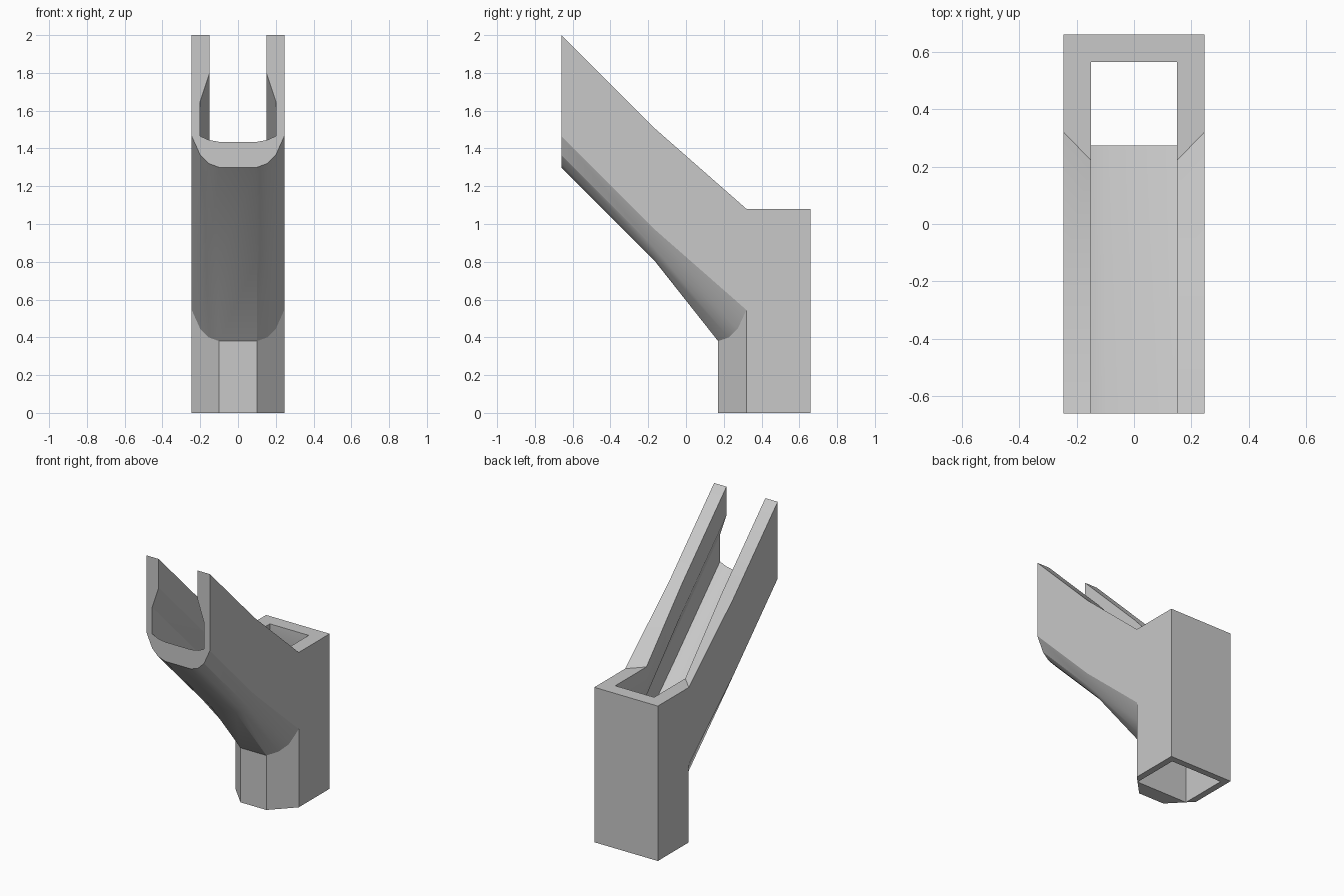
import bpy
import bmesh
import math

cube = bpy.data.objects.get("Cube")
if cube:
    bpy.data.objects.remove(cube, do_unlink=True)

grey = bpy.data.materials.new("light grey")
grey.use_nodes = True
color = (0.58, 0.58, 0.58, 1)
grey.diffuse_color = color
grey.node_tree.nodes["Principled BSDF"].inputs["Base Color"].default_value = color

# Main dimensions
WIDTH, BACK, CORNER, TOP = 0.245, 0.66, 0.32, 1.08
WALL = 0.045


def miter(x):
    """Depth of the angled post front at a given half width."""
    return CORNER - (WIDTH - abs(x)) * 0.15 / 0.145


FLOOR_END = miter(WIDTH - WALL)

bm = bmesh.new()


def ring(points):
    return [bm.verts.new(p) for p in points]


def bridge(a, b, closed=False):
    count = len(a) if closed else len(a) - 1
    for i in range(count):
        j = (i + 1) % len(a)
        bm.faces.new((a[i], a[j], b[j], b[i]))


def mirrored(half):
    return half + [(-x, z) for x, z in reversed(half)]


# Trough cross-section: outer shell, then inner channel with lips
outer = mirrored([(WIDTH, 0), (WIDTH, -0.535), (0.2, -0.635),
                  (0.155, -0.68), (0.1, -0.7)])
inner = mirrored([(0.15, 0), (0.15, -0.2), (0.2, -0.35), (0.2, -0.535),
                  (0.155, -0.555), (0.1, -0.565)])


def inner_end(x, z):
    return FLOOR_END if z < -0.3 else miter(x)


# Sloping trough
outer_rings, inner_rings = [], []
for y, top in ((-BACK, 2.0), (-0.17, 1.51)):
    outer_rings.append(ring((x, y, top + z) for x, z in outer))
    inner_rings.append(ring((x, y, top + z) for x, z in inner))
outer_rings.append(ring((x, miter(x), TOP + z) for x, z in outer))
inner_rings.append(ring((x, inner_end(x, z), TOP + z) for x, z in inner))

for rings in (outer_rings, inner_rings):
    for a, b in zip(rings, rings[1:]):
        bridge(a, b)
for i in range(2):
    for k in (0, -1):
        bm.faces.new((outer_rings[i][k], outer_rings[i + 1][k],
                      inner_rings[i + 1][k], inner_rings[i][k]))
bm.faces.new(outer_rings[0] + inner_rings[0][::-1])

# Post front below the trough, outside and inside
front = outer_rings[-1][1:-1]
front_foot = ring((v.co.x, v.co.y, 0) for v in front)
bridge(front, front_foot)
floor = inner_rings[-1][3:-3]
floor_foot = ring((v.co.x, v.co.y, 0) for v in floor)
bridge(floor, floor_foot)
bm.faces.new(front_foot[1:-1] + floor_foot[::-1][1:-1])

# Post side and back walls: one lipped profile swept around the plan
wall = [(0, TOP), (0, TOP - 0.535), (0, 0), (WALL, 0), (WALL, TOP - 0.535),
        (WALL, TOP - 0.35), (0.095, TOP - 0.2), (0.095, TOP)]
stations = []
for side, at_back in ((1, False), (1, True), (-1, True), (-1, False)):
    stations.append(ring(
        (side * (WIDTH - d), BACK - d if at_back else miter(WIDTH - d), z)
        for d, z in wall))
for a, b in zip(stations, stations[1:]):
    bridge(a, b, closed=True)

bmesh.ops.remove_doubles(bm, verts=bm.verts[:], dist=0.0005)
bmesh.ops.recalc_face_normals(bm, faces=bm.faces[:])
mesh = bpy.data.meshes.new("chute_and_post")
bm.to_mesh(mesh)
bm.free()
mesh.materials.append(grey)
chute = bpy.data.objects.new("chute_and_post", mesh)
bpy.context.collection.objects.link(chute)

# Soft rounding across the trough, crisp corners elsewhere
bpy.ops.object.select_all(action="DESELECT")
chute.select_set(True)
bpy.context.view_layer.objects.active = chute
bpy.ops.object.shade_smooth_by_angle(angle=math.radians(22))
